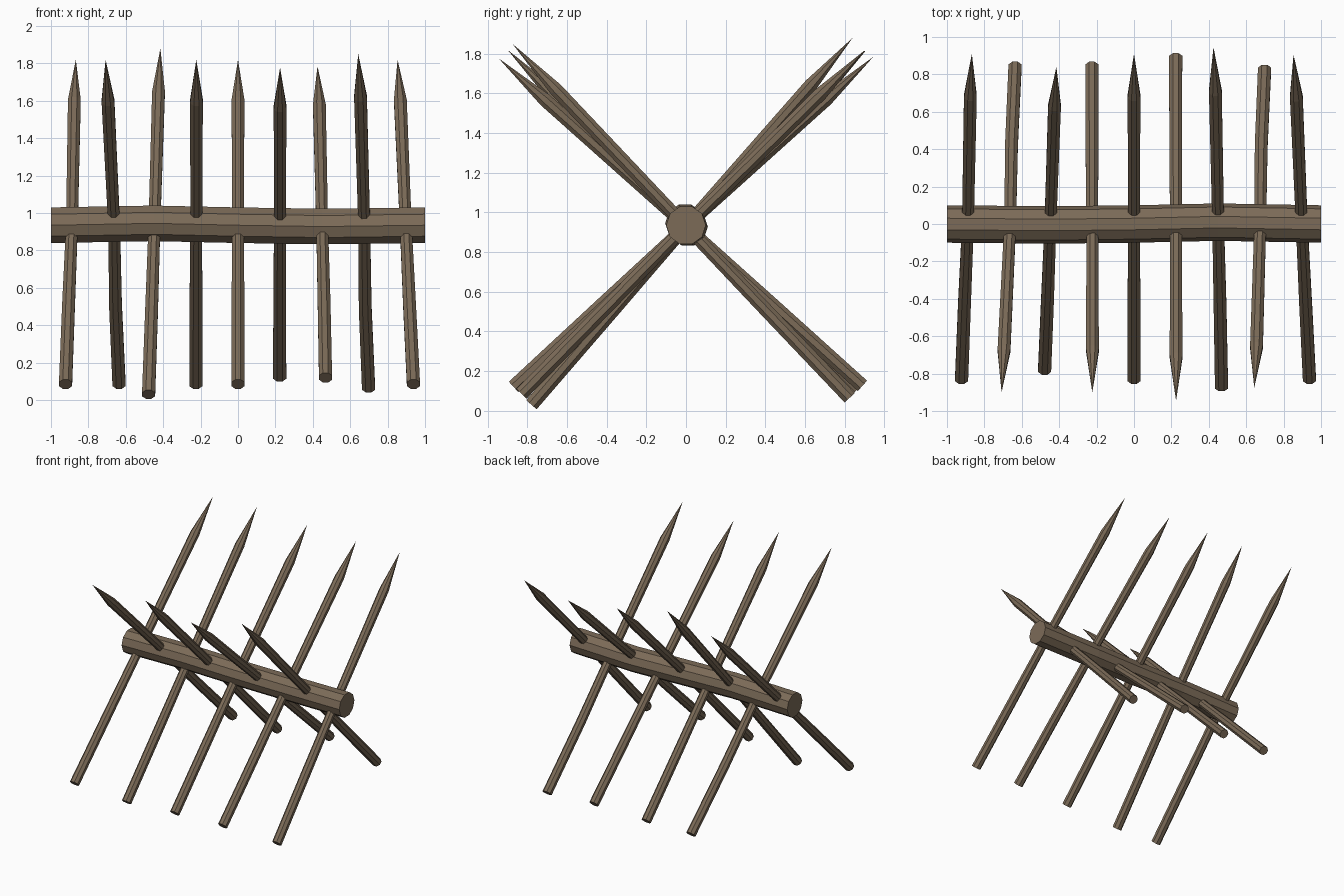
import bpy, bmesh, math
from mathutils import Vector

if "Cube" in bpy.data.objects:
    bpy.data.objects.remove(bpy.data.objects["Cube"])

wood = bpy.data.materials.new("weathered_wood")
wood.diffuse_color = (0.20, 0.147, 0.097, 1)
wood.use_nodes = True
wood.node_tree.nodes["Principled BSDF"].inputs["Base Color"].default_value = wood.diffuse_color


def log(name, path, radii, sides, u, v, turn=0.0):
    """Flat-faced log through a path; a zero radius makes a point."""
    bm = bmesh.new()
    rings = []
    for p, r in zip(path, radii):
        n = sides if r > 0 else 1
        rings.append([bm.verts.new(p + r * (math.cos(a) * u + math.sin(a) * v))
                      for a in (turn + 2 * math.pi * i / sides for i in range(n))])
    for a, b in zip(rings, rings[1:]):
        for i in range(sides):
            j = (i + 1) % sides
            if len(b) == 1:
                bm.faces.new((a[i], a[j], b[0]))
            else:
                bm.faces.new((a[i], a[j], b[j], b[i]))
    for ring in (rings[0], rings[-1]):
        if len(ring) > 1:
            bm.faces.new(ring)
    bmesh.ops.recalc_face_normals(bm, faces=bm.faces)
    me = bpy.data.meshes.new(name)
    bm.to_mesh(me)
    bm.free()
    me.materials.append(wood)
    ob = bpy.data.objects.new(name, me)
    bpy.context.collection.objects.link(ob)


X, Y, Z = Vector((1, 0, 0)), Vector((0, 1, 0)), Vector((0, 0, 1))

# Main beam, slightly crooked
beam = [Vector(p) for p in ((-1, 0, .935), (-.45, -.005, .945), (0, 0, .935),
                            (.45, .01, .928), (1, 0, .935))]
log("main_beam", beam, [.1] * 5, 10, Y, Z)

# Stakes: x at butt, lower middle, beam, shoulder, tip; then butt y, z and tip y, z
stakes = [
    (-.922, -.906, -.888, -.875, -.867, -.83, .085, .91, 1.82),
    (-.636, -.655, -.662, -.695, -.708, .843, .085, -.90, 1.82),
    (-.478, -.462, -.447, -.425, -.415, -.78, .03, .84, 1.88),
    (-.225, -.225, -.223, -.222, -.223, .843, .085, -.90, 1.82),
    (0, 0, 0, 0, 0, -.83, .085, .91, 1.82),
    (.223, .223, .224, .225, .225, .89, .125, -.945, 1.777),
    (.468, .460, .450, .435, .425, -.87, .12, .945, 1.785),
    (.698, .680, .675, .655, .643, .826, .065, -.875, 1.85),
    (.938, .917, .897, .868, .853, -.83, .085, .905, 1.82),
]
for k, (x0, x1, x2, x3, x4, by, bz, ty, tz) in enumerate(stakes):
    butt, mid, tip = Vector((0, by, bz)), Vector((0, 0, .93)), Vector((0, ty, tz))
    path = [butt, butt.lerp(mid, .5), mid, mid.lerp(tip, .75), tip]
    path = [p + X * x for p, x in zip(path, (x0, x1, x2, x3, x4))]
    axis = (tip - butt).normalized()
    log(f"stake_{k + 1}", path, (.038, .037, .034, .037, 0), 8, X, axis.cross(X),
        math.pi / 8)
